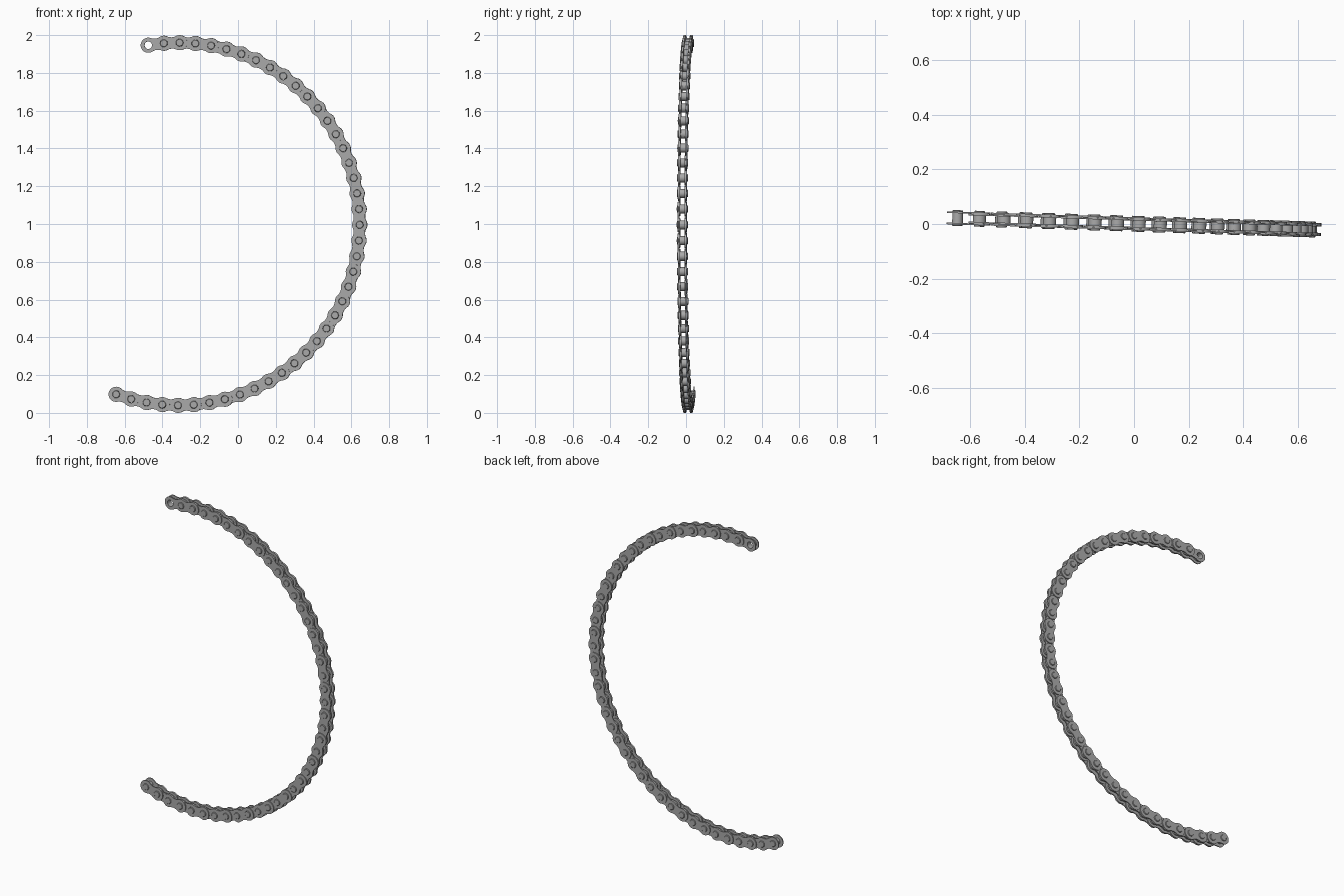
import bpy
import bmesh
from math import sin, cos, atan2, pi, radians
from mathutils import Matrix, Vector

default = bpy.data.objects.get("Cube")
if default:
    bpy.data.objects.remove(default, do_unlink=True)

LINKS = 42
RADIUS = 0.96
START, END = radians(99.6), radians(-110.1)
STEP = (END - START) / LINKS
HALF_PITCH = RADIUS * sin(abs(STEP) / 2)
PLATE_R, WAIST, THICK = 0.04, 0.03, 0.006
HOLE_R = 0.02

steel = bpy.data.materials.new("grey steel")
steel.use_nodes = True
steel.diffuse_color = (0.4, 0.4, 0.4, 1)
steel.node_tree.nodes["Principled BSDF"].inputs["Base Color"].default_value = (0.4, 0.4, 0.4, 1)


def arc(cx, cy, r, a0, a1, n):
    return [(cx + r * cos(a0 + (a1 - a0) * i / n), cy + r * sin(a0 + (a1 - a0) * i / n))
            for i in range(n)]


def plate_outline():
    """Two round ends joined by concave fillets."""
    fillet = (HALF_PITCH**2 + WAIST**2 - PLATE_R**2) / (2 * (PLATE_R - WAIST))
    cy = WAIST + fillet
    a = atan2(cy, -HALF_PITCH)
    half = arc(HALF_PITCH, 0, PLATE_R, -a, a, 22) + arc(0, cy, fillet, a - pi, -a, 8)
    return half + [(-x, -y) for x, y in half]


def ring(bm, loops, z0, z1):
    """Join matching loops of (radius, z) around the z axis."""


def add_spline(curve, points):
    spline = curve.splines.new("POLY")
    spline.points.add(len(points) - 1)
    for p, (x, y) in zip(spline.points, points):
        p.co = (x, y, 0, 1)
    spline.use_cyclic_u = True


def plate_mesh():
    """Flat plate with a round hole at each end."""
    curve = bpy.data.curves.new("plate_profile", "CURVE")
    curve.dimensions = "2D"
    curve.fill_mode = "BOTH"
    curve.extrude = THICK / 2
    add_spline(curve, plate_outline())
    for side in (-1, 1):
        add_spline(curve, arc(side * HALF_PITCH, 0, HOLE_R, 0, 2 * pi, 24))
    helper = bpy.data.objects.new("plate_helper", curve)
    bpy.context.collection.objects.link(helper)
    bpy.context.view_layer.update()
    evaluated = helper.evaluated_get(bpy.context.evaluated_depsgraph_get())
    mesh = bpy.data.meshes.new_from_object(evaluated)
    bpy.data.objects.remove(helper, do_unlink=True)
    bpy.data.curves.remove(curve)
    return mesh


def lathe(bm, profile, x=0):
    """Spin a (radius, z) profile around a z-parallel axis at x."""
    verts = [bm.verts.new((r, 0, z)) for r, z in profile]
    edges = [bm.edges.new(pair) for pair in zip(verts, verts[1:])]
    before = set(bm.verts) - set(verts)
    bmesh.ops.spin(bm, geom=verts + edges, cent=(0, 0, 0), axis=(0, 0, 1),
                   angle=2 * pi, steps=24, use_merge=True)
    new = [v for v in bm.verts if v not in before]
    bmesh.ops.translate(bm, verts=new, vec=(x, 0, 0))


def finish(bm, name):
    bmesh.ops.remove_doubles(bm, verts=bm.verts, dist=0.00005)
    bmesh.ops.recalc_face_normals(bm, faces=bm.faces)
    mesh = bpy.data.meshes.new(name)
    bm.to_mesh(mesh)
    bm.free()
    mesh.materials.clear()
    mesh.materials.append(steel)
    return mesh


def link_mesh(name, offset, bushings):
    """A pair of plates, with a hollow bushing at each end if wanted."""
    plate = plate_mesh()
    bm = bmesh.new()
    for side in (-1, 1):
        part = plate.copy()
        part.transform(Matrix.Translation((0, 0, side * offset)))
        bm.from_mesh(part)
        bpy.data.meshes.remove(part)
    bpy.data.meshes.remove(plate)
    if bushings:
        h = offset
        for side in (-1, 1):
            lathe(bm, [(HOLE_R, -h), (0.024, -h), (0.024, h), (HOLE_R, h), (HOLE_R, -h)],
                  side * HALF_PITCH)
    return finish(bm, name)


def pin_mesh():
    """Solid rivet pin with slightly eased ends."""
    bm = bmesh.new()
    r, h = HOLE_R - 0.0005, 0.029
    lathe(bm, [(0, -h), (r - 0.002, -h), (r, -h + 0.002),
               (r, h - 0.002), (r - 0.002, h), (0, h)])
    return finish(bm, "pin")


inner = link_mesh("inner_link", 0.0145, True)
outer = link_mesh("outer_link", 0.0207, False)
pin = pin_mesh()

TILT = Matrix.Translation((0, 0.001, 0)) @ Matrix.Rotation(radians(-1.83), 4, "Z")


def point(i):
    a = START + STEP * i
    return Vector((-0.315 + RADIUS * cos(a), 0, 1 + RADIUS * sin(a)))


def place(name, mesh, location, angle):
    obj = bpy.data.objects.new(name, mesh)
    bpy.context.collection.objects.link(obj)
    obj.matrix_world = (TILT @ Matrix.Translation(location)
                        @ Matrix.Rotation(pi / 2 - angle, 4, "Y")
                        @ Matrix.Rotation(pi / 2, 4, "X"))
    return obj


# Alternating inner and outer links, with a pin at every joint but the open first one
parts = []
for i in range(LINKS):
    kind, mesh = (("inner_link", inner), ("outer_link", outer))[i % 2]
    middle = (point(i) + point(i + 1)) / 2
    parts.append(place(f"{kind}_{i + 1}", mesh, middle, START + STEP * (i + 0.5)))
    parts.append(place(f"pin_{i + 1}", pin, point(i + 1), START + STEP * (i + 1)))

# Smooth the round walls, keep the plate edges crisp
bpy.ops.object.select_all(action="DESELECT")
for obj in parts[:4]:
    obj.select_set(True)
bpy.context.view_layer.objects.active = parts[0]
bpy.ops.object.shade_smooth_by_angle(angle=radians(35))
